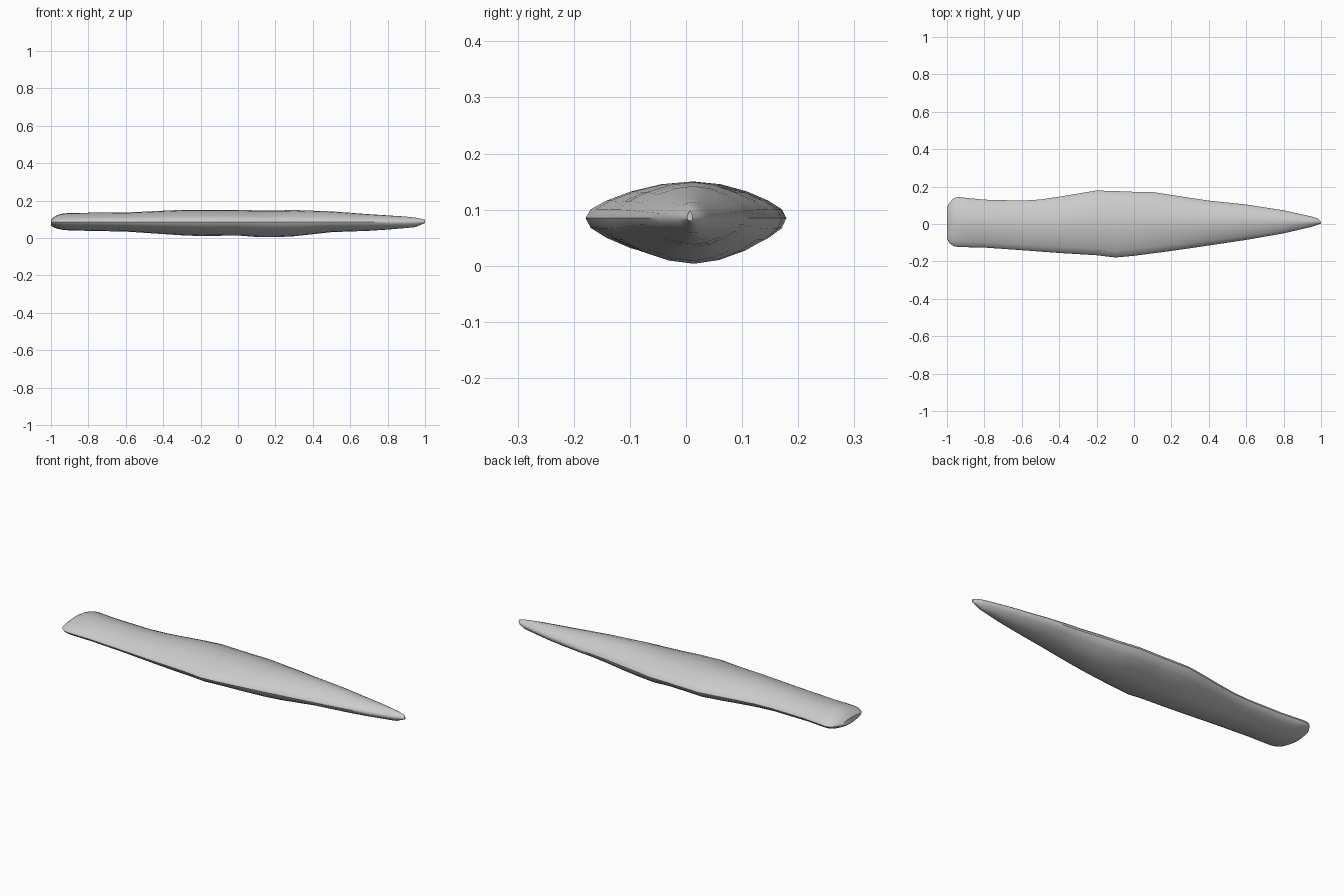
import bpy, bmesh, math

cube = bpy.data.objects.get("Cube")
if cube:
    bpy.data.objects.remove(cube)

# Outline profiles along the length: (x, value)
LEFT = [(-1, .09), (-.985, .115), (-.965, .138), (-.94, .145), (-.9, .14), (-.8, .13), (-.6, .125),
        (-.5, .131), (-.4, .146), (-.2, .179), (-.1, .176), (0, .172), (.1, .171), (.2, .155),
        (.4, .125), (.6, .104), (.8, .073), (.95, .04), (.985, .028), (1, .012)]
RIGHT = [(-1, -.08), (-.98, -.112), (-.95, -.123), (-.8, -.126), (-.6, -.14), (-.4, -.155),
         (-.2, -.167), (-.1, -.179), (0, -.17), (.2, -.144), (.4, -.115), (.6, -.085),
         (.8, -.05), (.95, -.015), (1, .002)]
TOP = [(-1, .097), (-.98, .116), (-.95, .129), (-.9, .134), (-.6, .136), (-.3, .15), (0, .15),
       (.15, .146), (.3, .149), (.5, .142), (.7, .127), (.9, .114), (.97, .106), (1, .097)]
BOTTOM = [(-1, .066), (-.98, .053), (-.95, .045), (-.9, .04), (-.6, .034), (-.3, .014), (-.2, .01),
          (0, .013), (.15, .001), (.3, .009), (.5, .031), (.7, .038), (.85, .048), (.95, .058),
          (1, .08)]
# Half cross-section: (share of width, share of height)
SECTION = [(1, 0), (.95, .24), (.8, .48), (.57, .73), (.28, .93)]
EDGE_Z = .085


def sample(profile, x):
    for (x0, v0), (x1, v1) in zip(profile, profile[1:]):
        if x <= x1:
            return v0 + (v1 - v0) * (x - x0) / (x1 - x0)
    return profile[-1][1]


def ring(x):
    """Lens-shaped section with a soft ridge above and below."""
    left, right = sample(LEFT, x), sample(RIGHT, x)
    top, bottom = sample(TOP, x), sample(BOTTOM, x)
    ridge = (left + right) / 2 + .01 * (left - right) / .35
    pts = []
    quarters = [(left, top, SECTION + [(0, 1)]), (right, top, SECTION[:0:-1]),
                (right, bottom, SECTION + [(0, 1)]), (left, bottom, SECTION[:0:-1])]
    for side, peak, part in quarters:
        for w, h in part:
            pts.append((x, ridge + (side - ridge) * w, EDGE_Z + (peak - EDGE_Z) * h))
    return pts


# Stations, closer together at both ends
xs = [-1, -.985, -.965, -.94, -.9]
xs += [-.8 + .1 * i for i in range(18)] + [.95, .985, 1]

# Blade body, lofted through the sections
bm = bmesh.new()
rings = [[bm.verts.new(p) for p in ring(x)] for x in xs]
n = len(rings[0])
for a, b in zip(rings, rings[1:]):
    for i in range(n):
        j = (i + 1) % n
        bm.faces.new((a[i], a[j], b[j], b[i]))
bm.faces.new(rings[0])
bm.faces.new(rings[-1])
bmesh.ops.recalc_face_normals(bm, faces=bm.faces)
mesh = bpy.data.meshes.new("blade_body")
bm.to_mesh(mesh)
bm.free()
body = bpy.data.objects.new("blade_body", mesh)
bpy.context.collection.objects.link(body)

# Plain grey
grey = bpy.data.materials.new("plain_grey")
grey.use_nodes = True
colour = (.6, .6, .6, 1)
grey.diffuse_color = colour
grey.node_tree.nodes["Principled BSDF"].inputs["Base Color"].default_value = colour
mesh.materials.append(grey)

bpy.ops.object.select_all(action='DESELECT')
body.select_set(True)
bpy.context.view_layer.objects.active = body
bpy.ops.object.shade_smooth_by_angle(angle=math.radians(40))
